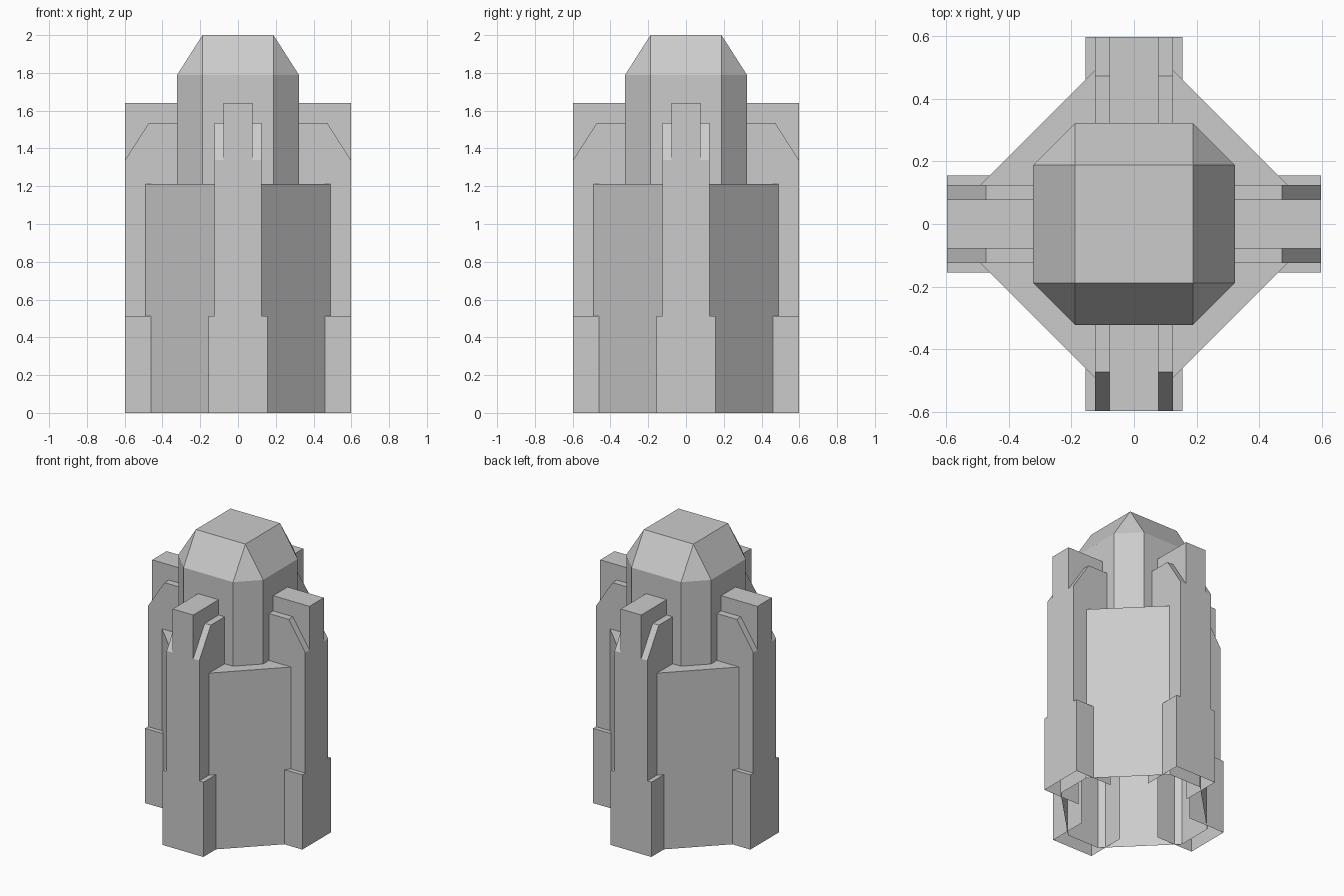
import bpy, bmesh, math

if "Cube" in bpy.data.objects:
    bpy.data.objects.remove(bpy.data.objects["Cube"])

def octagon(a, b):
    """Outline with flat sides at distance a, each of half width b."""
    return [(b, -a), (a, -b), (a, b), (b, a), (-b, a), (-a, b), (-a, -b), (-b, -a)]

def loft(name, sections, cap_first=False, cap_last=False, skip=None):
    """Join equal-length sections with quads; skip leaves one side open."""
    bm = bmesh.new()
    rings = [[bm.verts.new(p) for p in s] for s in sections]
    n = len(rings[0])
    for r0, r1 in zip(rings, rings[1:]):
        for i in range(n):
            if i != skip:
                j = (i + 1) % n
                bm.faces.new((r0[i], r0[j], r1[j], r1[i]))
    if cap_first:
        bm.faces.new(rings[0])
    if cap_last:
        bm.faces.new(rings[-1])
    # merge points, such as the roof corners, and flatten split faces
    bmesh.ops.remove_doubles(bm, verts=bm.verts, dist=1e-4)
    bmesh.ops.dissolve_limit(bm, angle_limit=0.01, verts=bm.verts, edges=bm.edges)
    bmesh.ops.recalc_face_normals(bm, faces=bm.faces)
    me = bpy.data.meshes.new(name)
    bm.to_mesh(me)
    bm.free()
    ob = bpy.data.objects.new(name, me)
    bpy.context.collection.objects.link(ob)
    return ob

def ring(a, b, z):
    return [(x, y, z) for x, y in octagon(a, b)]

# Main body, open underneath
loft("tower_body", [ring(0.493, 0.122, 0), ring(0.493, 0.122, 1.213)], cap_last=True)

# Upper drum with tapered roof ending in a square
loft("upper_drum", [ring(0.322, 0.188, 1.213), ring(0.322, 0.188, 1.79),
                    ring(0.188, 0.188, 2.0)], cap_last=True)

# Buttress: stepped outline, sloped shoulders, taller middle pier
def stepped(y, shoulder):
    half = [(0.155, 0), (0.155, 0.513), (0.124, 0.513), (0.124, shoulder),
            (0.078, shoulder), (0.078, 1.64)]
    pts = half + [(-x, z) for x, z in reversed(half)]
    return [(x, y, z) for x, z in pts]

buttress = loft("buttress_1", [stepped(-0.597, 1.34), stepped(-0.472, 1.535),
                               stepped(-0.322, 1.535)], cap_first=True, skip=11)
for k in range(1, 4):
    ob = bpy.data.objects.new(f"buttress_{k + 1}", buttress.data)
    ob.rotation_euler.z = k * math.pi / 2
    bpy.context.collection.objects.link(ob)
